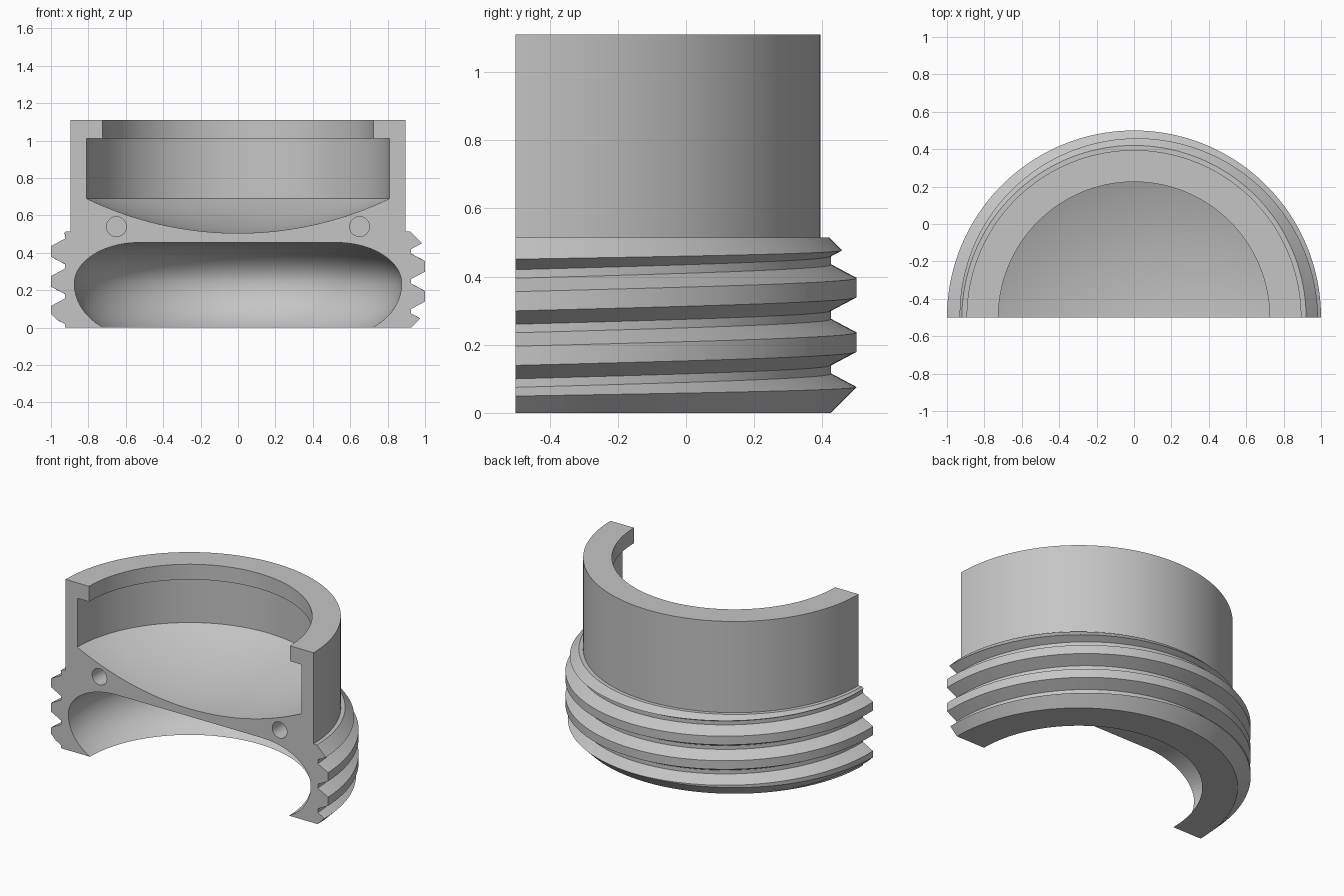
import bpy, bmesh, math
from mathutils import Matrix, Vector

cube = bpy.data.objects.get("Cube")
if cube:
    bpy.data.objects.remove(cube, do_unlink=True)

AXIS_Y = -0.5      # the cut plane passes through the axis
STEPS = 96         # facets per half turn
PITCH = 0.16

metal = bpy.data.materials.new("grey metal")
metal.use_nodes = True
grey = (0.56, 0.56, 0.56, 1)
metal.diffuse_color = grey
metal.node_tree.nodes["Principled BSDF"].inputs["Base Color"].default_value = grey


def sweep(bm, section, first, last, pitch=0.0):
    """Turn a closed (radius, z) section about the axis, rising by pitch per turn."""
    rings = []
    for i in range(first, last + 1):
        a = math.pi * i / STEPS
        rise = pitch * a / math.tau
        rings.append([bm.verts.new((r * math.cos(a), AXIS_Y + r * math.sin(a), z + rise))
                      for r, z in section])
    n = len(section)
    for a, b in zip(rings, rings[1:]):
        for j in range(n):
            k = (j + 1) % n
            if section[j][0] == 0 and section[k][0] == 0:
                continue
            bm.faces.new((a[j], a[k], b[k], b[j]))
    bm.faces.new(rings[0])
    bm.faces.new(rings[-1])


def finish(bm, name):
    bmesh.ops.remove_doubles(bm, verts=bm.verts, dist=1e-5)
    bmesh.ops.recalc_face_normals(bm, faces=bm.faces)
    mesh = bpy.data.meshes.new(name)
    bm.to_mesh(mesh)
    bm.free()
    obj = bpy.data.objects.new(name, mesh)
    mesh.materials.append(metal)
    bpy.context.collection.objects.link(obj)
    return obj


# Section of the body: outside wall, stepped bore, shallow dish, lower cavity
outside = [(0.925, 0), (1, 0.075), (1, 0.435), (0.92, 0.515), (0.895, 0.515), (0.895, 1.11)]
bore = [(0.725, 1.11), (0.725, 1.01), (0.81, 1.01)]
rim, sag = 0.81, 0.185
sphere = (rim * rim + sag * sag) / (2 * sag)
dish = []
for i in range(21):
    r = rim * (1 - i / 20)
    dish.append((r, 0.505 + sphere - math.sqrt(sphere * sphere - r * r)))
dish[-1] = (0, 0.505)
cavity = [(0, 0.455)]
for i in range(33):
    t = math.radians(90 - 146.5 * i / 32)
    height = 0.22 if t > 0 else 0.282
    cavity.append((0.525 + 0.35 * math.cos(t), 0.235 + height * math.sin(t)))
cavity[-1] = (cavity[-1][0], 0)

bm = bmesh.new()
sweep(bm, outside + bore + dish + cavity, 0, STEPS)
body = finish(bm, "threaded_half_body")

# Helical grooves between the thread ridges
bm = bmesh.new()
for k in range(4):
    mid = 0.4075 - PITCH * k
    groove = [(0.926, mid - 0.0125), (0.926, mid + 0.0125),
              (1.02, mid + 0.0625), (1.02, mid - 0.0625)]
    sweep(bm, groove, -3, STEPS + 3, PITCH)
grooves = finish(bm, "thread_groove_cutter")

# Blind round holes in the cut face
bm = bmesh.new()
for side in (-1, 1):
    place = Matrix.Translation(Vector((0.65 * side, AXIS_Y, 0.54))) @ Matrix.Rotation(math.pi / 2, 4, 'X')
    bmesh.ops.create_cone(bm, cap_ends=True, segments=40, radius1=0.053,
                          radius2=0.053, depth=0.4, matrix=place)
holes = finish(bm, "blind_hole_cutter")

bpy.ops.object.select_all(action='DESELECT')
body.select_set(True)
bpy.context.view_layer.objects.active = body
for cutter in (grooves, holes):
    cutter.hide_render = True
    mod = body.modifiers.new("cut", 'BOOLEAN')
    mod.operation = 'DIFFERENCE'
    mod.solver = 'EXACT'
    mod.object = cutter
    bpy.ops.object.modifier_apply(modifier=mod.name)
    bpy.data.objects.remove(cutter, do_unlink=True)

bpy.ops.object.shade_smooth_by_angle(angle=math.radians(20))
